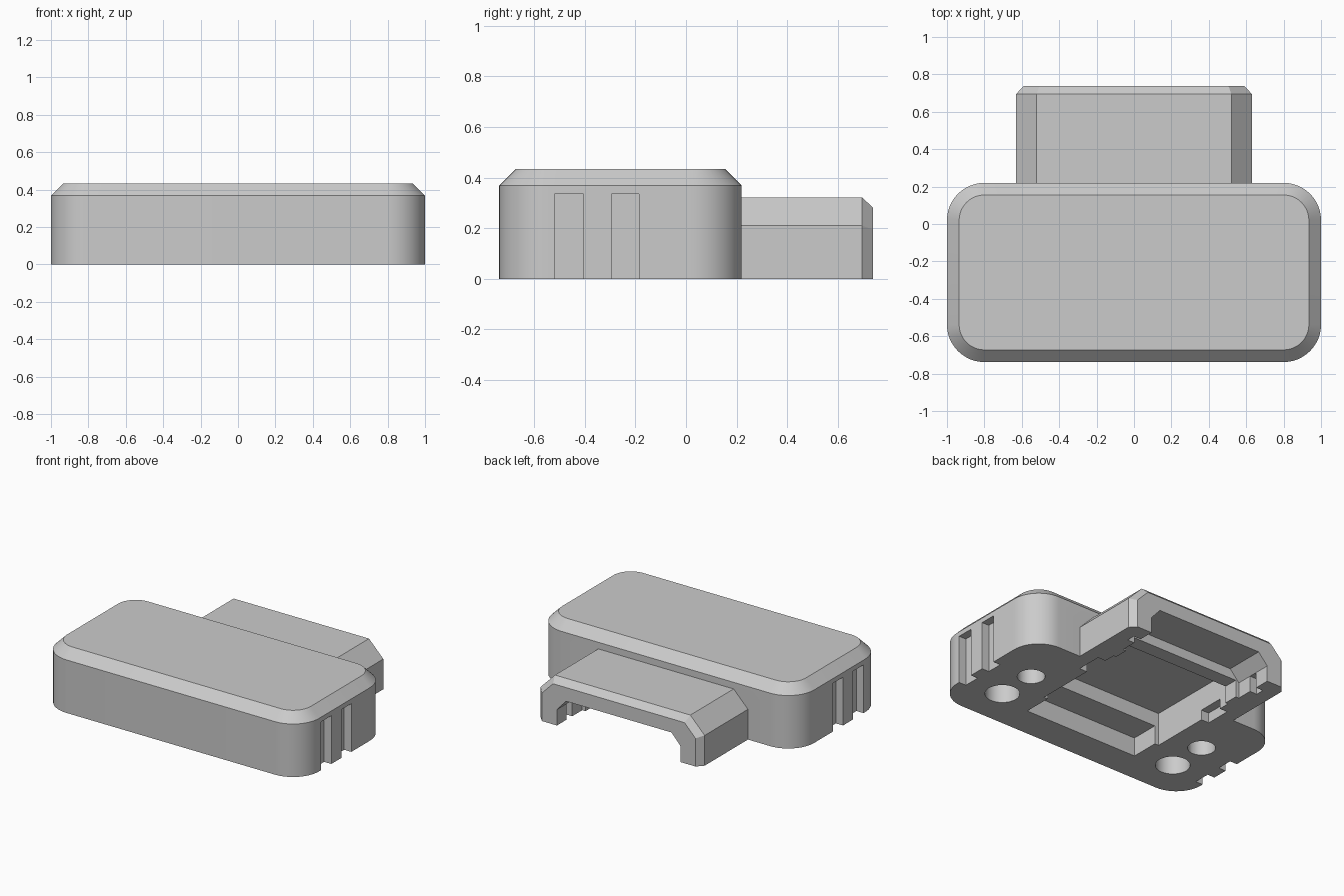
import bpy
import bmesh
from math import cos, sin, pi, radians
from mathutils import Vector

cube = bpy.data.objects.get("Cube")
if cube:
    bpy.data.objects.remove(cube, do_unlink=True)

grey = bpy.data.materials.new("housing grey")
grey.use_nodes = True
grey.diffuse_color = (0.6, 0.6, 0.6, 1)
grey.node_tree.nodes["Principled BSDF"].inputs["Base Color"].default_value = (0.6, 0.6, 0.6, 1)


def loft(name, rings):
    """Solid through matching rings of points, capped at both ends."""
    bm = bmesh.new()
    loops = [[bm.verts.new(p) for p in ring] for ring in rings]
    n = len(loops[0])
    for a, b in zip(loops, loops[1:]):
        for i in range(n):
            j = (i + 1) % n
            bm.faces.new((a[i], a[j], b[j], b[i]))
    bm.faces.new(loops[0])
    bm.faces.new(loops[-1])
    bmesh.ops.recalc_face_normals(bm, faces=bm.faces)
    mesh = bpy.data.meshes.new(name)
    bm.to_mesh(mesh)
    bm.free()
    mesh.materials.append(grey)
    obj = bpy.data.objects.new(name, mesh)
    bpy.context.collection.objects.link(obj)
    return obj


def rounded_ring(hx, y0, y1, r, z, steps=12):
    pts = []
    corners = ((hx - r, y1 - r), (r - hx, y1 - r), (r - hx, y0 + r), (hx - r, y0 + r))
    for k, (cx, cy) in enumerate(corners):
        for i in range(steps + 1):
            a = (k + i / steps) * pi / 2
            pts.append(Vector((cx + r * cos(a), cy + r * sin(a), z)))
    return pts


def arch_ring(hx, flat, shoulder, top, y, base=0):
    half = [(hx, base), (hx, shoulder), (flat, top)]
    pts = half + [(-x, z) for x, z in reversed(half)]
    return [Vector((x, y, z)) for x, z in pts]


def box(name, x0, x1, y0, y1, top):
    return loft(name, [[Vector(p) for p in ((x0, y0, z), (x1, y0, z), (x1, y1, z), (x0, y1, z))]
                       for z in (-0.1, top)])


def hole(name, x, y, r, top, sides=40):
    return loft(name, [[Vector((x + r * cos(2 * pi * i / sides), y + r * sin(2 * pi * i / sides), z))
                        for i in range(sides)] for z in (-0.1, top)])


def combine(target, tool, operation):
    mod = target.modifiers.new(operation.lower(), 'BOOLEAN')
    mod.operation = operation
    mod.solver = 'EXACT'
    mod.object = tool
    bpy.context.view_layer.objects.active = target
    bpy.ops.object.modifier_apply(modifier=mod.name)
    bpy.data.objects.remove(tool, do_unlink=True)


# Rounded main block with a chamfered top
housing = loft("connector_housing", [
    rounded_ring(1, -0.738, 0.22, 0.2, 0),
    rounded_ring(1, -0.738, 0.22, 0.2, 0.368),
    rounded_ring(0.935, -0.673, 0.155, 0.135, 0.433)])

# Nose with sloped shoulders and a chamfered end
nose = loft("nose", [
    arch_ring(0.63, 0.52, 0.21, 0.322, 0),
    arch_ring(0.63, 0.52, 0.21, 0.322, 0.695),
    arch_ring(0.59, 0.505, 0.195, 0.282, 0.738)])
combine(housing, nose, 'UNION')

# Cavity: front shelf, deep middle pocket, low ridge and open mouth
cutters = [
    box("front_shelf", -0.44, 0.44, -0.52, -0.3, 0.13),
    box("middle_pocket", -0.47, 0.47, -0.32, 0.36, 0.23),
    box("ridge_gap", -0.45, 0.45, 0.3, 0.5, 0.12),
    box("flange_slot", -0.53, 0.53, 0.57, 0.63, 0.11),
    loft("mouth", [arch_ring(0.475, 0.405, 0.11, 0.187, y, -0.1) for y in (0.46, 0.8)])]

# Pin holes, shallow latch notches and grip grooves on both ends
for side in (-1, 1):
    cutters.append(hole("large_pin_hole", side * 0.7, -0.455, 0.11, 0.28))
    cutters.append(hole("small_pin_hole", side * 0.7, -0.173, 0.088, 0.28))
    x0, x1 = sorted((side * 0.4, side * 0.53))
    cutters.append(box("latch_notch", x0, x1, 0.1, 0.28, 0.07))
    for y0, y1 in ((-0.52, -0.405), (-0.295, -0.185)):
        x0, x1 = sorted((side * 0.945, side * 1.1))
        cutters.append(box("grip_groove", x0, x1, y0, y1, 0.335))

for cutter in cutters:
    combine(housing, cutter, 'DIFFERENCE')

bpy.ops.object.select_all(action='DESELECT')
housing.select_set(True)
bpy.context.view_layer.objects.active = housing
bpy.ops.object.shade_smooth_by_angle(angle=radians(30))
